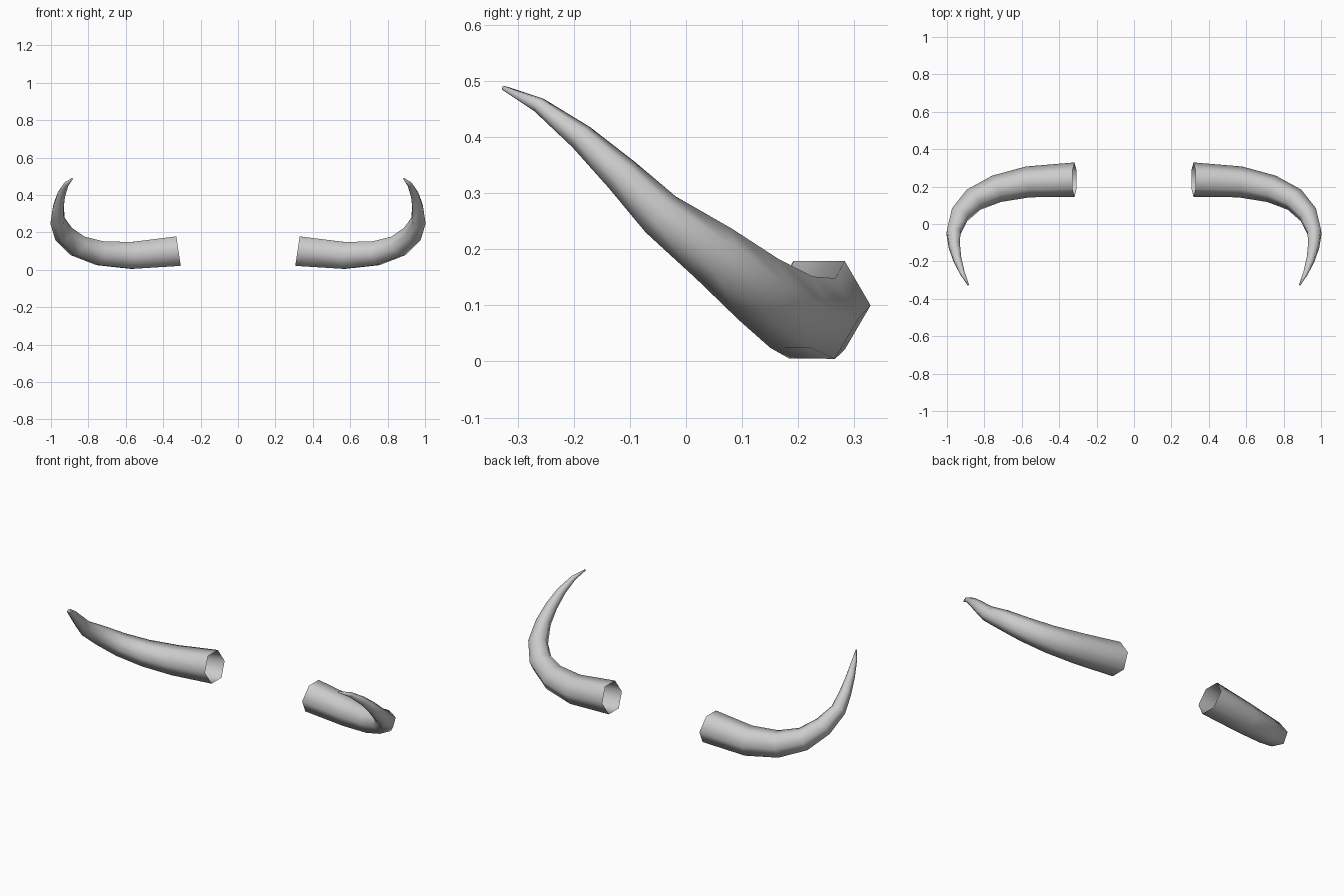
import bpy, bmesh, math
from mathutils import Vector

cube = bpy.data.objects.get("Cube")
if cube:
    bpy.data.objects.remove(cube, do_unlink=True)

# Single pale grey horn material
GREY = (0.6, 0.6, 0.6, 1.0)
mat = bpy.data.materials.new("horn_grey")
mat.use_nodes = True
mat.diffuse_color = GREY
mat.node_tree.nodes["Principled BSDF"].inputs["Base Color"].default_value = GREY

SIDES = 6
# Horn centreline from the open base to the tip: x, y, z, radius
PATH = [
    (0.318, 0.237, 0.100, 0.092),
    (0.567, 0.225, 0.077, 0.083),
    (0.735, 0.188, 0.088, 0.074),
    (0.858, 0.130, 0.128, 0.065),
    (0.932, 0.050, 0.192, 0.055),
    (0.965, -0.045, 0.262, 0.042),
    (0.961, -0.115, 0.333, 0.033),
    (0.945, -0.187, 0.400, 0.024),
    (0.918, -0.262, 0.457, 0.014),
    (0.886, -0.326, 0.488, 0.004),
]


def horn(name, side):
    """Sweep a tapering hexagon along the path; side is +1 left, -1 right."""
    points = [Vector(p[:3]) for p in PATH]
    last = len(points) - 1
    bm = bmesh.new()
    rings = []
    across = Vector((0, 1, 0))
    for i, centre in enumerate(points):
        if i == 0:
            tangent = Vector((1, 0, -0.15)).normalized()
        elif i == last:
            tangent = (centre - points[i - 1]).normalized()
        else:
            tangent = ((centre - points[i - 1]).normalized()
                       + (points[i + 1] - centre).normalized()).normalized()
            
        # Carry the ring orientation along without twisting
        if i:
            across = previous.rotation_difference(tangent) @ across
        across = (across - tangent * across.dot(tangent)).normalized()
        up = tangent.cross(across)
        previous = tangent
        ring = []
        for k in range(SIDES):
            a = math.tau * k / SIDES
            co = centre + (across * math.cos(a) + up * math.sin(a)) * PATH[i][3]
            ring.append(bm.verts.new((co.x * side, co.y, co.z)))
        rings.append(ring)

    for a, b in zip(rings, rings[1:]):
        for k in range(SIDES):
            n = (k + 1) % SIDES
            face = [a[k], a[n], b[n], b[k]]
            bm.faces.new(face if side > 0 else face[::-1])
    # Close the tip; the base stays hollow
    bm.faces.new(rings[-1] if side > 0 else rings[-1][::-1])
    for f in bm.faces:
        f.smooth = True

    mesh = bpy.data.meshes.new(name)
    bm.to_mesh(mesh)
    bm.free()
    mesh.materials.append(mat)
    obj = bpy.data.objects.new(name, mesh)
    bpy.context.collection.objects.link(obj)


horn("left_horn", 1)
horn("right_horn", -1)
